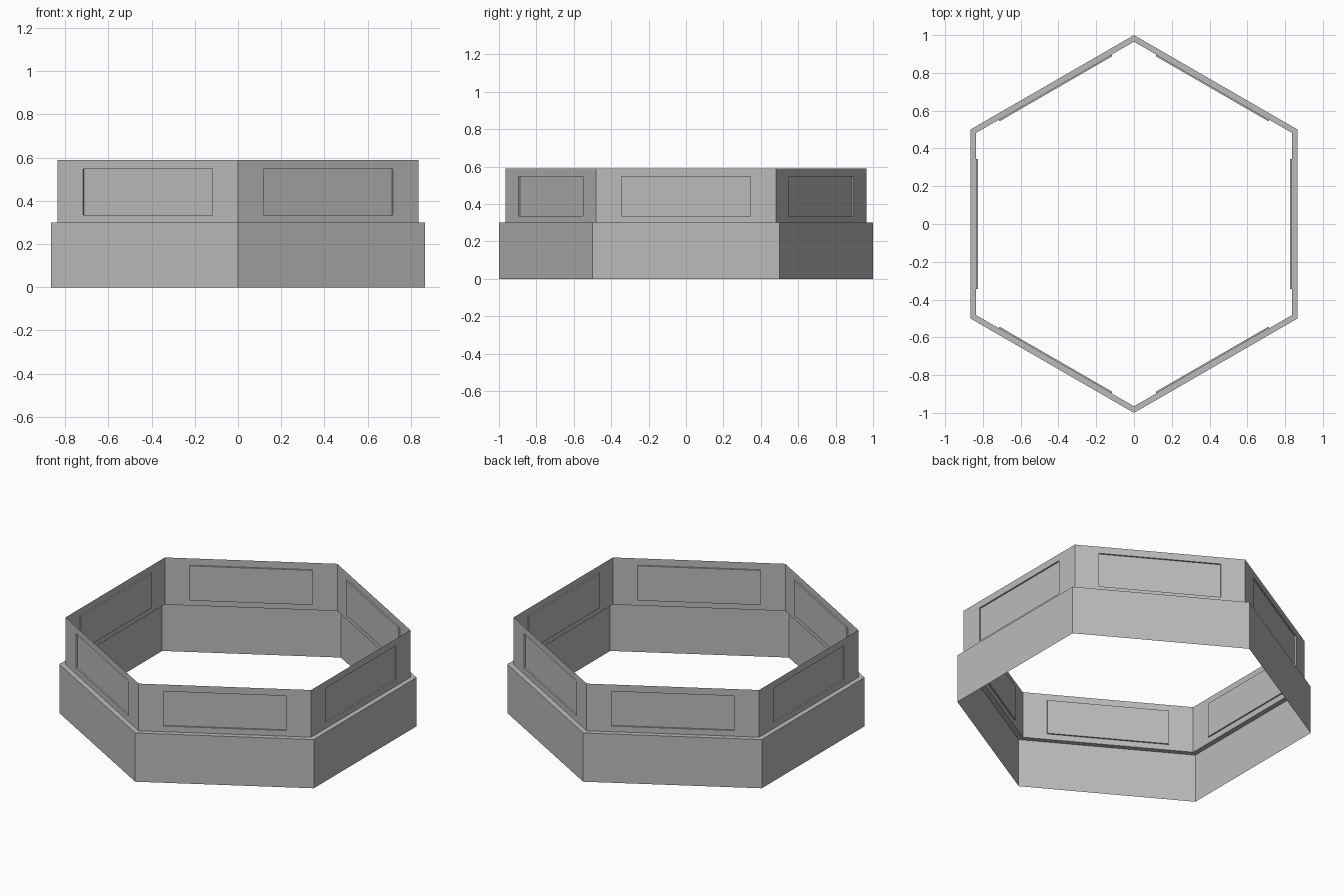
import bpy
import bmesh
import math
from mathutils import Vector

if "Cube" in bpy.data.objects:
    bpy.data.objects.remove(bpy.data.objects["Cube"], do_unlink=True)

SIDES = 6
BASE_R, WALL_R = 1.0, 0.965
LEDGE_Z, TOP_Z = 0.30, 0.59
PANEL_LOW, PANEL_HIGH = 0.335, 0.548
PANEL_HALF, PANEL_DEPTH = 0.345, 0.009

grey = bpy.data.materials.new("plain grey")
grey.use_nodes = True
colour = (0.5, 0.5, 0.5, 1)
grey.diffuse_color = colour
grey.node_tree.nodes["Principled BSDF"].inputs["Base Color"].default_value = colour


def corner(i, radius, z):
    a = math.radians(30) + math.tau * i / SIDES
    return Vector((radius * math.cos(a), radius * math.sin(a), z))


def strip(bm, ring_a, ring_b):
    """Join two closed loops of points with quads."""
    n = len(ring_a)
    for i in range(n):
        j = (i + 1) % n
        bm.faces.new([bm.verts.new(p) for p in
                      (ring_a[i], ring_a[j], ring_b[j], ring_b[i])])


def finish(bm, name):
    bmesh.ops.remove_doubles(bm, verts=bm.verts, dist=0.0001)
    mesh = bpy.data.meshes.new(name)
    bm.to_mesh(mesh)
    bm.free()
    mesh.materials.append(grey)
    obj = bpy.data.objects.new(name, mesh)
    bpy.context.collection.objects.link(obj)


def hexagon(radius, z):
    return [corner(i, radius, z) for i in range(SIDES)]


# Lower skirt with the narrow ledge on top
bm = bmesh.new()
strip(bm, hexagon(BASE_R, 0), hexagon(BASE_R, LEDGE_Z))
strip(bm, hexagon(BASE_R, LEDGE_Z), hexagon(WALL_R, LEDGE_Z))
finish(bm, "lower_skirt")

# Upper wall, each side with a shallow recessed panel
bm = bmesh.new()
for i in range(SIDES):
    a, b = corner(i, WALL_R, 0), corner(i + 1, WALL_R, 0)
    middle, along = (a + b) / 2, (b - a).normalized()
    inward = -middle.normalized() * PANEL_DEPTH

    def rectangle(half, low, high):
        return [middle + along * s * half + Vector((0, 0, z))
                for s, z in ((-1, low), (1, low), (1, high), (-1, high))]

    frame = rectangle((b - a).length / 2, LEDGE_Z, TOP_Z)
    rim = rectangle(PANEL_HALF, PANEL_LOW, PANEL_HIGH)
    panel = [p + inward for p in rim]
    strip(bm, frame, rim)
    strip(bm, rim, panel)
    bm.faces.new([bm.verts.new(p) for p in panel])
finish(bm, "upper_wall")
